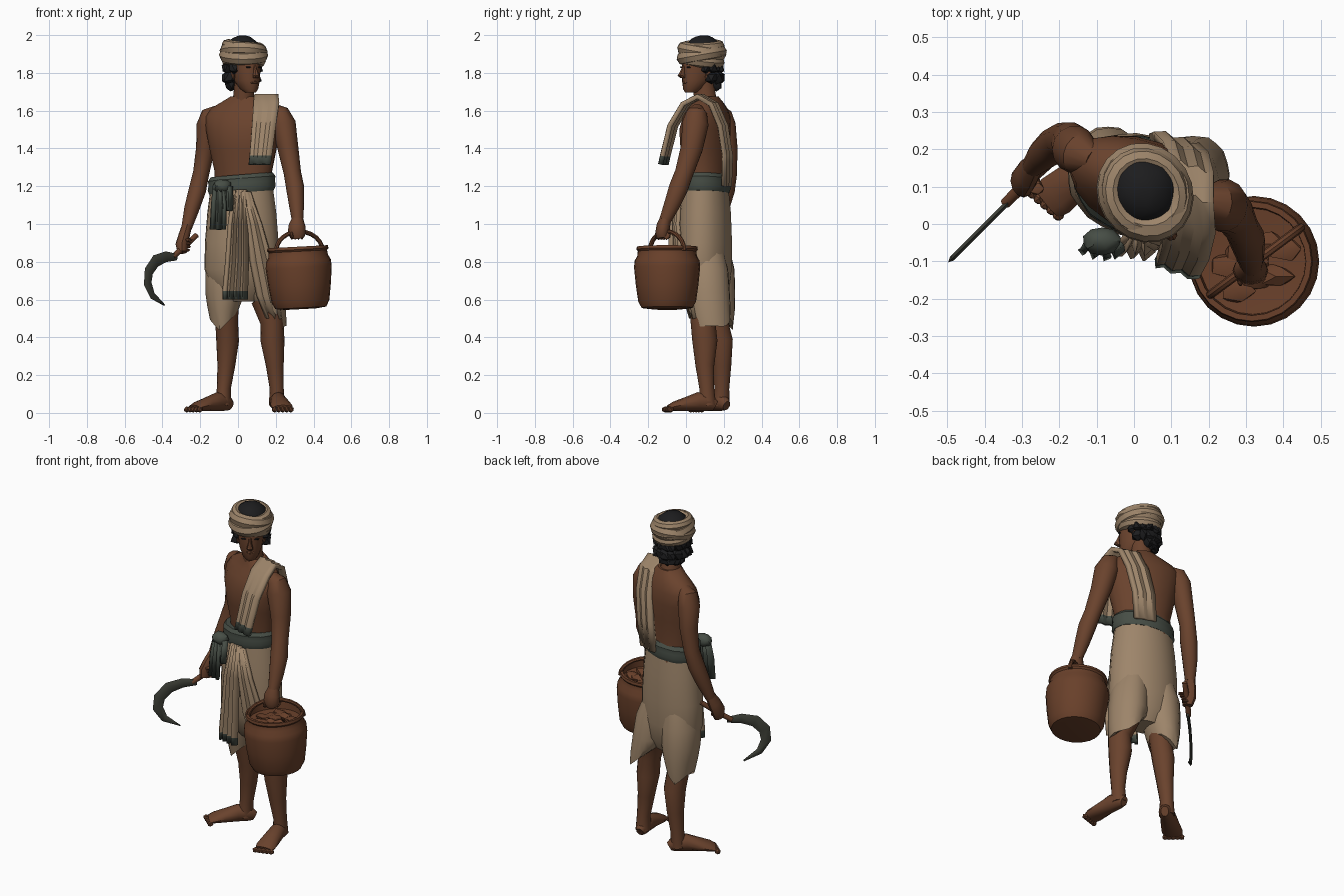
import bpy, bmesh, math, random
from mathutils import Vector, Matrix
random.seed(4)

def mat(name, r, g, b):
    m = bpy.data.materials.new(name)
    m.diffuse_color = (r, g, b, 1)
    return m

SKIN = mat("brown skin", .143, .055, .026)
CLOTH = mat("tan cloth", .34, .235, .145)
SASH = mat("grey green cloth", .062, .075, .06)
HAIR = mat("black hair", .012, .012, .013)
WICKER = mat("brown wicker", .14, .051, .023)
IRON = mat("dark iron", .052, .055, .042)

def place(x, y, deg):
    return Matrix.Translation((x, y, 0)) @ Matrix.Rotation(math.radians(deg), 4, 'Z')

BODY, HIP, HEAD = place(.03, .11, -20), place(.02, .1, -12), place(.035, .075, 32)
I = Matrix.Identity(4)

def finish(name, bm, m):
    bmesh.ops.recalc_face_normals(bm, faces=bm.faces)
    me = bpy.data.meshes.new(name)
    bm.to_mesh(me)
    bm.free()
    ob = bpy.data.objects.new(name, me)
    me.materials.append(m)
    bpy.context.collection.objects.link(ob)
    return ob

def skin_rings(name, rings, m):
    bm = bmesh.new()
    vs = [[bm.verts.new(p) for p in r] for r in rings]
    n = len(vs[0])
    for a, b in zip(vs, vs[1:]):
        for i in range(n):
            bm.faces.new((a[i], a[(i + 1) % n], b[(i + 1) % n], b[i]))
    bm.faces.new(vs[0])
    bm.faces.new(vs[-1])
    return finish(name, bm, m)

def loft(name, secs, m, frame=I, n=14, ripple=0, tweak=lambda p: p):
    """Stack of horizontal ellipses (x, y, z, rx, ry)."""
    rings = []
    for x, y, z, rx, ry in secs:
        ring = []
        for i in range(n):
            a, k = math.tau * i / n, 1 + ripple * (-1) ** i
            ring.append(frame @ tweak(Vector((x + rx * k * math.cos(a), y + ry * k * math.sin(a), z))))
        rings.append(ring)
    return skin_rings(name, rings, m)

def tube(name, pts, m, ref=(0, 1, 0), n=12):
    """Sweep of ellipses (x, y, z, r across, r along ref)."""
    ref, rings = Vector(ref), []
    for i, p in enumerate(pts):
        t = (Vector(pts[min(i + 1, len(pts) - 1)][:3]) - Vector(pts[max(i - 1, 0)][:3])).normalized()
        u = ref.cross(t).normalized()
        v = t.cross(u)
        rings.append([Vector(p[:3]) + u * p[3] * math.cos(math.tau * k / n)
                      + v * p[4] * math.sin(math.tau * k / n) for k in range(n)])
    return skin_rings(name, rings, m)

def limb(name, pts, m=SKIN):
    return tube(name, [(x, y, z, r, r * 1.08) for x, y, z, r in pts], m, n=14)

def blob(name, loc, size, m, frame=I, sub=2, rough=0):
    bm = bmesh.new()
    bmesh.ops.create_icosphere(bm, subdivisions=sub, radius=1)
    for v in bm.verts:
        v.co *= 1 + random.uniform(-rough, rough)
        v.co = frame @ (Vector(loc) + Vector([c * s for c, s in zip(v.co, size)]))
    return finish(name, bm, m)

def drape(name, rows, m, fold, cols=6, yaw=-15, trim=None, thick=.02):
    """Pleated sheet from rows (x, y, z, width); the last band takes the trim colour."""
    a, bm = math.radians(yaw), bmesh.new()
    u, f = Vector((math.cos(a), math.sin(a), 0)), Vector((math.sin(a), -math.cos(a), 0))
    vs = [[bm.verts.new(Vector(r[:3]) + u * r[3] * (j / cols - .5) + f * fold * (-1) ** j)
           for j in range(cols + 1)] for r in rows]
    for i in range(len(rows) - 1):
        for j in range(cols):
            q = bm.faces.new((vs[i][j], vs[i][j + 1], vs[i + 1][j + 1], vs[i + 1][j]))
            q.material_index = int(bool(trim) and i == len(rows) - 2)
    ob = finish(name, bm, m)
    if trim:
        ob.data.materials.append(trim)
    mod = ob.modifiers.new("thickness", 'SOLIDIFY')
    mod.thickness, mod.offset = thick, 0
    return ob

# torso and neck
loft("torso", [(0, 0, 1.15, .16, .11), (0, -.005, 1.28, .158, .108), (0, -.01, 1.4, .185, .122),
               (0, -.01, 1.5, .205, .125), (0, 0, 1.57, .215, .108), (0, .005, 1.615, .18, .088),
               (0, .005, 1.645, .125, .075), (0, 0, 1.675, .07, .062)], SKIN, BODY, 20)
loft("neck", [(.03, .115, 1.62, .065, .07), (.03, .1, 1.68, .055, .06), (.035, .085, 1.78, .05, .058)], SKIN)

# head and face
loft("head", [(0, -.06, 1.695, .026, .03), (0, -.045, 1.715, .045, .055), (0, -.02, 1.76, .064, .084),
              (0, -.01, 1.81, .07, .096), (0, -.005, 1.86, .073, .1), (0, 0, 1.93, .07, .09)], SKIN, HEAD, 18)
loft("nose", [(0, -.108, 1.772, .016, .012), (0, -.117, 1.785, .018, .022),
              (0, -.108, 1.81, .01, .016), (0, -.098, 1.84, .008, .01)], SKIN, HEAD, 8)
blob("lips", (0, -.096, 1.75), (.026, .012, .01), SKIN, HEAD, 1)
for s in (-1, 1):
    blob("eyebrow", (s * .033, -.093, 1.83), (.02, .009, .005), HAIR, HEAD, 1)
    blob("ear", (s * .072, .005, 1.79), (.012, .02, .032), SKIN, HEAD, 1)

# curly hair below and above the headwrap
for deg in range(-20, 201, 22):
    a = math.radians(deg)
    for z, k, r in ((1.825, 1, .032), (1.775, 1, .036), (1.735, .85, .03)):
        if z > 1.8 or 25 < deg < 155 or (z > 1.75 and 0 < deg < 180):
            blob("curl", (.077 * k * math.cos(a), .02 + .085 * k * math.sin(a), z), (r, r, r), HAIR, HEAD, 1, .2)
blob("hair_crown", (0, .02, 1.925), (.088, .094, .074), HAIR, HEAD, 3, .025)

# headwrap made of tilted bands
for z, R, r, tx, ty in ((1.866, .086, .032, -4, 6), (1.895, .094, .037, 8, -6), (1.915, .092, .036, -6, 7), (1.94, .09, .027, 5, 4)):
    bpy.ops.mesh.primitive_torus_add(major_segments=20, minor_segments=8, major_radius=R, minor_radius=r)
    ob = bpy.context.object
    ob.name = "headwrap_band"
    ob.matrix_world = (HEAD @ Matrix.Translation((0, .01, z)) @ Matrix.Rotation(math.radians(tx), 4, 'X')
                       @ Matrix.Rotation(math.radians(ty), 4, 'Y') @ Matrix.Diagonal((.97, 1.06, 1.05, 1)))
    ob.data.materials.append(CLOTH)

# arms and hands
limb("right_arm", [(-.11, .17, 1.6, .03), (-.145, .188, 1.575, .052), (-.16, .2, 1.52, .06), (-.172, .22, 1.4, .05),
                   (-.195, .225, 1.27, .043), (-.215, .21, 1.18, .046), (-.245, .185, 1.08, .04), (-.272, .155, .98, .028)])
tube("right_hand", [(-.27, .157, .99, .027, .03), (-.285, .135, .94, .03, .042), (-.297, .115, .89, .034, .045),
                    (-.295, .105, .85, .025, .035)], SKIN)
limb("left_arm", [(.185, .06, 1.61, .03), (.22, .056, 1.585, .052), (.24, .05, 1.53, .066), (.265, .03, 1.4, .055),
                  (.288, -.01, 1.27, .046), (.303, -.04, 1.19, .048), (.31, -.075, 1.1, .04), (.315, -.11, 1.02, .03)])
tube("left_hand", [(.315, -.108, 1.03, .03, .03), (.312, -.12, .99, .045, .036), (.312, -.125, .95, .048, .038),
                   (.315, -.122, .925, .035, .03)], SKIN)
for k in range(4):
    blob("right_finger", (-.262 - .004 * k, .095 + .008 * k, .915 - .018 * k), (.024, .018, .01), SKIN, I, 1)
    blob("left_finger", (.285 + .018 * k, -.145 + .014 * k, .94), (.011, .024, .025), SKIN, I, 1)

# legs
limb("right_leg", [(-.07, .15, .6, .075), (-.06, .16, .48, .06), (-.055, .185, .38, .06), (-.062, .19, .25, .047),
                   (-.075, .19, .13, .037), (-.08, .185, .04, .042)])
limb("left_leg", [(.15, .1, .6, .08), (.18, .09, .48, .062), (.183, .1, .38, .063), (.195, .1, .25, .047),
                  (.205, .11, .13, .037), (.205, .115, .04, .042)])

# feet with toes
for side, hx, hy, dx, dy in (("right", -.04, .215, -.22, -.18), ("left", .2, .155, .04, -.27)):
    d = Vector((dx, dy, 0)).normalized()
    w = Vector((-d.y, d.x, 0))
    steps = ((0, .022, .028), (.03, .04, .045), (.09, .043, .05), (.16, .052, .036), (.22, .058, .025), (.25, .05, .016))
    tube(side + "_foot", [(hx + d.x * s, hy + d.y * s, h + .01, rw, h) for s, rw, h in steps], SKIN, (0, 0, 1), 12)
    for k in range(5):
        inner = k if side == "left" else 4 - k
        p = Vector((hx, hy, .018)) + d * (.262 - .004 * (4 - inner if side == "right" else inner)) + w * (k - 2) * .022
        blob(side + "_toe", p, (.018, .018, .017), SKIN, I, 1)

# wrapped lower garment: hips and two draped legs
loft("hip_wrap", [(0, 0, 1.21, .165, .12), (0, 0, 1.06, .185, .134), (0, 0, .9, .198, .14), (0, 0, .76, .2, .138),
                  (0, .01, .66, .17, .115), (0, .02, .59, .1, .07)], CLOTH, HIP, 28, .008)

def hem(cx, sign, inner, outer):
    def f(p):
        if p.z < .55:
            d = sign * (p.x - cx)
            p.z += (1 if p.z < .5 else .5) * (inner * max(0, d) + outer * max(0, -d))
        return p
    return f

loft("right_leg_wrap", [(-.05, .135, .9, .08, .09), (-.066, .142, .76, .105, .116), (-.07, .147, .64, .102, .115),
                        (-.072, .155, .53, .09, .105), (-.075, .16, .435, .072, .09)], CLOTH, I, 20, .012, hem(-.1, 1, 1.0, 1.2))
loft("left_leg_wrap", [(.1, .1, .9, .075, .09), (.126, .108, .76, .102, .116), (.14, .115, .64, .104, .118),
                       (.158, .125, .53, .096, .112), (.175, .135, .455, .08, .1)], CLOTH, I, 20, .012, hem(.23, -1, .9, .2))

# front pleats
drape("front_pleats", [(.01, -.03, 1.18, .06), (0, -.06, 1.0, .09), (-.005, -.07, .8, .11), (-.015, -.07, .645, .12),
                       (-.015, -.07, .6, .12)], CLOTH, .012, 7, -10, SASH)
drape("side_fold", [(.04, -.035, 1.17, .05), (.085, -.05, 1.0, .08), (.125, -.035, .8, .12), (.16, .01, .62, .12),
                    (.19, .04, .5, .08)], CLOTH, .006, 4, 15)

# waist sash with knot and tails
loft("waist_sash", [(0, 0, 1.165, .172, .126), (0, 0, 1.19, .182, .135), (0, 0, 1.215, .178, .13),
                    (0, 0, 1.24, .18, .131), (0, 0, 1.26, .165, .118)], SASH, HIP, 22, .01,
     lambda p: Vector((p.x, p.y, p.z + p.x * .08)))
blob("sash_knot", (-.085, -.045, 1.2), (.052, .038, .038), SASH, I, 2, .08)
drape("sash_tail", [(-.1, -.05, 1.2, .05), (-.1, -.07, 1.1, .07), (-.105, -.075, .97, .075)], SASH, .012, 4, -15)
drape("sash_loop", [(-.055, -.055, 1.2, .04), (-.055, -.07, 1.12, .045), (-.055, -.075, 1.07, .04)], SASH, .01, 3, -10)

# shoulder cloth over the left shoulder, dark end in front
drape("shoulder_cloth", [(.1, .215, 1.2, .12), (.115, .22, 1.36, .125), (.14, .195, 1.52, .125), (.155, .145, 1.635, .12),
                         (.15, .075, 1.675, .13), (.15, .0, 1.635, .14), (.137, -.07, 1.52, .13),
                         (.12, -.11, 1.36, .12), (.115, -.12, 1.315, .12)], CLOTH, .005, 5, -18, SASH, .026)

# sickle, lying in a diagonal vertical plane
tube("sickle_handle", [(-.22, .17, .94, .014, .014), (-.29, .11, .875, .016, .016), (-.345, .055, .825, .014, .014)], WICKER)
blade = ((-.325, .825, .018), (-.38, .827, .028), (-.435, .805, .034), (-.472, .75, .033), (-.478, .685, .029),
         (-.452, .62, .02), (-.39, .57, .003))
tube("sickle_blade", [(x, .395 + x, z, w, .008) for x, z, w in blade], IRON, (.707, -.707, 0), 6)

# basket
TILT = Matrix.Translation((.325, -.1, .7)) @ Matrix.Rotation(math.radians(-3), 4, 'Y') @ Matrix.Translation((0, 0, -.7))
prof = ((.08, .549), (.135, .556), (.153, .59), (.166, .68), (.175, .77), (.172, .805), (.158, .83), (.155, .855),
        (.163, .865), (.16, .88), (.145, .88), (.142, .84), (.05, .83))
loft("basket", [(0, 0, z, r, r) for r, z in prof], WICKER, TILT, 24)
for k in range(9):
    a, r = k * 2.4, .034 * math.sqrt(k)
    blob("basket_contents", (r * math.cos(a), r * math.sin(a), .838), (.05, .035, .025), WICKER, TILT, 1, .2)
arc = [(.325 + .122 * math.cos(t), -.1 + .09 * math.cos(t), .86 + .1 * math.sin(t), .012, .012)
       for t in [math.pi * k / 12 for k in range(13)]]
tube("basket_handle", arc, WICKER, (-.6, .8, 0), 8)

# crisp low-poly shading
bpy.ops.object.select_all(action='SELECT')
bpy.context.view_layer.objects.active = bpy.data.objects["torso"]
bpy.ops.object.shade_smooth_by_angle(angle=math.radians(35))
